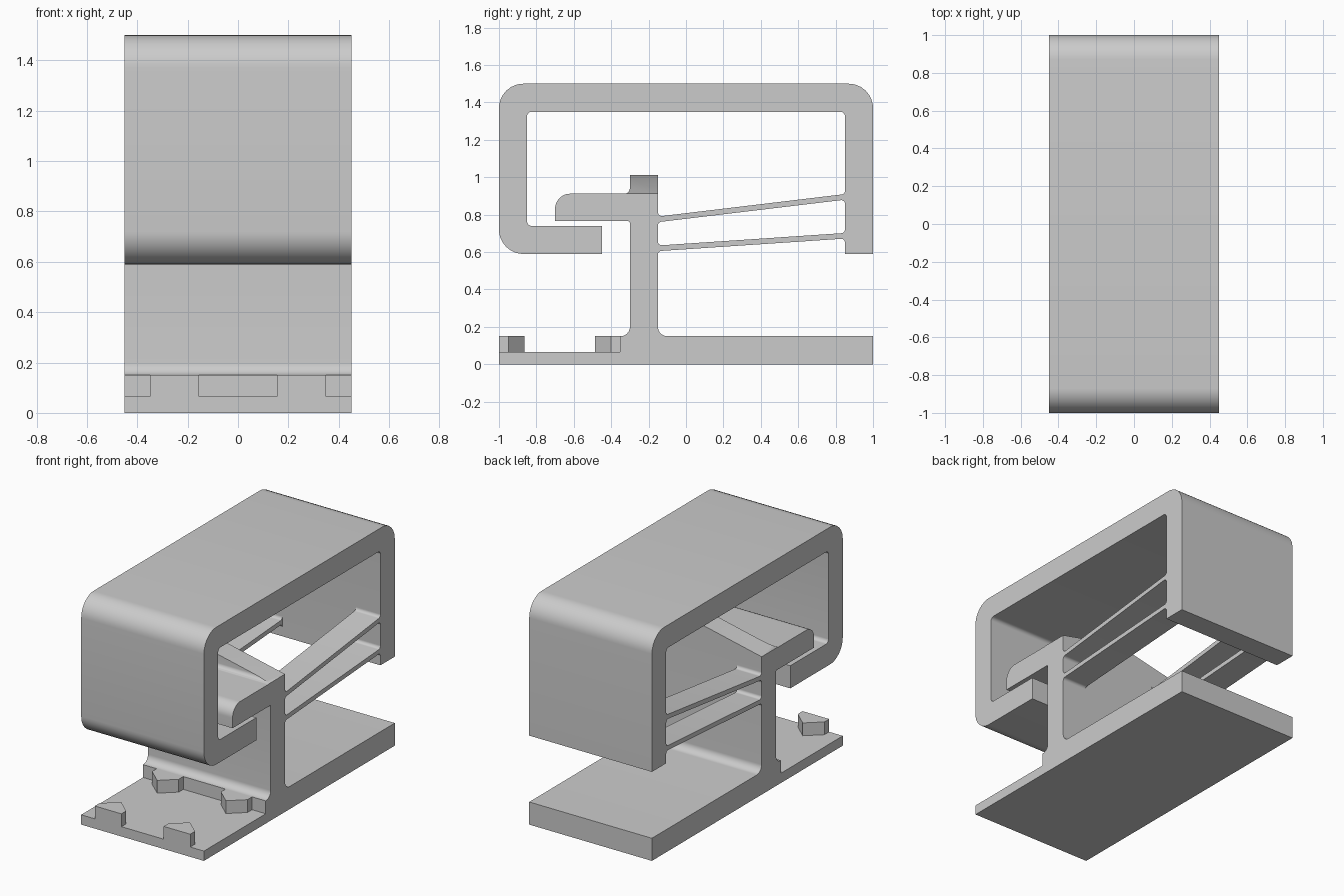
import bpy, bmesh, math
from mathutils import Vector

cube = bpy.data.objects.get("Cube")
if cube:
    bpy.data.objects.remove(cube, do_unlink=True)

HALF_W = 0.45

# Plain grey plastic
grey = bpy.data.materials.new("light_grey")
grey.use_nodes = True
color = (0.6, 0.6, 0.6, 1)
grey.diffuse_color = color
grey.node_tree.nodes["Principled BSDF"].inputs["Base Color"].default_value = color


def rounded(corners, steps=8):
    """Outline from (u, v) or (u, v, radius) corners, with true arc fillets."""
    out = []
    for i, c in enumerate(corners):
        p = Vector(c[:2])
        r = c[2] if len(c) > 2 else 0
        if not r:
            out.append(p)
            continue
        a = (Vector(corners[i - 1][:2]) - p).normalized()
        b = (Vector(corners[(i + 1) % len(corners)][:2]) - p).normalized()
        half = a.angle(b) / 2
        center = p + (a + b).normalized() * (r / math.sin(half))
        start = p + a * (r / math.tan(half)) - center
        end = p + b * (r / math.tan(half)) - center
        for k in range(steps + 1):
            out.append(center + start.lerp(end, k / steps).normalized() * r)
    return out


def prism(name, points, sweep, cuts=()):
    """Extrude a flat outline along a vector, then trim above each cut plane."""
    bm = bmesh.new()
    face = bm.faces.new([bm.verts.new(p) for p in points])
    new = bmesh.ops.extrude_face_region(bm, geom=[face], use_keep_orig=True)
    moved = [g for g in new["geom"] if isinstance(g, bmesh.types.BMVert)]
    bmesh.ops.translate(bm, verts=moved, vec=sweep)
    for co, no in cuts:
        res = bmesh.ops.bisect_plane(bm, geom=bm.verts[:] + bm.edges[:] + bm.faces[:],
                                     plane_co=co, plane_no=no, clear_outer=True)
        rim = [g for g in res["geom_cut"] if isinstance(g, bmesh.types.BMEdge)]
        bmesh.ops.holes_fill(bm, edges=rim, sides=0)
    bmesh.ops.recalc_face_normals(bm, faces=bm.faces[:])
    mesh = bpy.data.meshes.new(name)
    bm.to_mesh(mesh)
    bm.free()
    mesh.materials.append(grey)
    obj = bpy.data.objects.new(name, mesh)
    bpy.context.collection.objects.link(obj)
    bpy.ops.object.select_all(action="DESELECT")
    obj.select_set(True)
    bpy.context.view_layer.objects.active = obj
    bpy.ops.object.shade_smooth_by_angle(angle=math.radians(30))
    return obj


def side_prism(name, corners, x0=-HALF_W, x1=HALF_W, cuts=()):
    pts = [Vector((x0, p.x, p.y)) for p in rounded(corners)]
    return prism(name, pts, Vector((x1 - x0, 0, 0)), cuts)


# Base, post and hook in one profile; the post top is trimmed to a shallow ridge
ridge = Vector((0, 0, 1.012))
side_prism("base_post_and_hook", [
    (-1, 0), (1, 0), (1, 0.15), (-0.15, 0.15, 0.05), (-0.15, 1.1), (-0.3, 1.1),
    (-0.3, 0.912, 0.03), (-0.7, 0.912, 0.08), (-0.7, 0.765), (-0.3, 0.765, 0.01),
    (-0.3, 0.15, 0.05), (-0.352, 0.15), (-0.352, 0.065), (-1, 0.065)],
    cuts=[(ridge, Vector((s * 0.098, 0, HALF_W))) for s in (-1, 1)])

# Outer frame with a lip that catches under the hook
side_prism("outer_frame", [
    (1, 0.59), (1, 1.5, 0.13), (-1, 1.5, 0.13), (-1, 0.59, 0.13), (-0.45, 0.59),
    (-0.45, 0.74), (-0.85, 0.74, 0.025), (-0.85, 1.35, 0.025), (0.85, 1.35, 0.025),
    (0.85, 0.59)])

# Thin spring strips between post and frame, a pair at each side
for level, front_z, back_z in (("lower", 0.605, 0.672), ("upper", 0.76, 0.88)):
    t, r = 0.03, 0.02
    outline = [
        (-0.17, front_z + t + r), (-0.15, front_z + t + r + 0.005), (-0.15, front_z + t, r),
        (0.85, back_z + t, r), (0.85, back_z + t + r + 0.005), (0.87, back_z + t + r),
        (0.87, back_z - r), (0.85, back_z - r - 0.005), (0.85, back_z, r),
        (-0.15, front_z, r), (-0.15, front_z - r - 0.005), (-0.17, front_z - r)]
    for side, s in (("left", 1), ("right", -1)):
        side_prism(f"{level}_spring_strip_{side}", outline, s * HALF_W, s * 0.27)

# Pointed locating pegs on the thin front plate
for row, y, d in (("front", -1, 1), ("rear", -0.35, -1)):
    for side, s in (("left", 1), ("right", -1)):
        plan = [(0.155, 0), (0.35, 0), (0.35, 0.05), (0.252, 0.137), (0.155, 0.05)]
        pts = [Vector((s * px, y + d * py, 0.06)) for px, py in plan]
        prism(f"{row}_peg_{side}", pts, Vector((0, 0, 0.09)))
